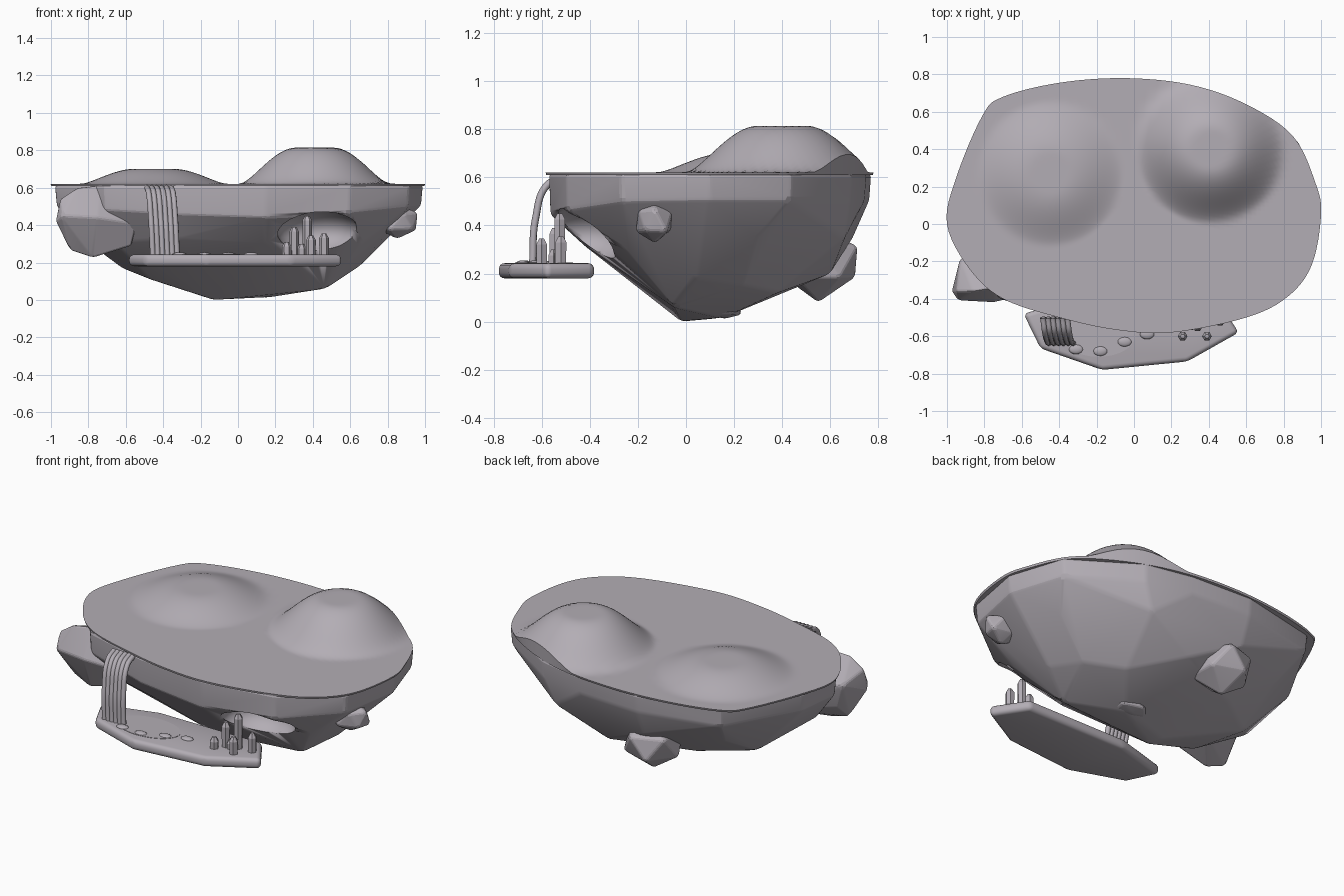
import bpy, bmesh, math, random
from mathutils import Vector

random.seed(4)
old = bpy.data.objects.get("Cube")
if old:
    bpy.data.objects.remove(old, do_unlink=True)

stone = bpy.data.materials.new("stone_grey")
stone.use_nodes = True
stone.diffuse_color = (0.45, 0.42, 0.46, 1)
stone.node_tree.nodes["Principled BSDF"].inputs["Base Color"].default_value = stone.diffuse_color


def finish(name, bm, bevel=0, segments=2, smooth=30):
    """Turn a bmesh into a named object with optional rounded edges."""
    bmesh.ops.recalc_face_normals(bm, faces=bm.faces)
    mesh = bpy.data.meshes.new(name)
    bm.to_mesh(mesh)
    bm.free()
    mesh.materials.append(stone)
    ob = bpy.data.objects.new(name, mesh)
    bpy.context.collection.objects.link(ob)
    bpy.ops.object.select_all(action='DESELECT')
    bpy.context.view_layer.objects.active = ob
    ob.select_set(True)
    if bevel:
        mod = ob.modifiers.new("rounded", 'BEVEL')
        mod.width, mod.segments = bevel, segments
        mod.limit_method, mod.angle_limit = 'ANGLE', math.radians(10)
        bpy.ops.object.modifier_apply(modifier=mod.name)
    if smooth:
        bpy.ops.object.shade_smooth_by_angle(angle=math.radians(smooth))
    return ob


def hull(name, points, bevel=.01):
    """Faceted rock: convex hull of points, near-flat faces merged."""
    bm = bmesh.new()
    for p in points:
        bm.verts.new(p)
    bmesh.ops.convex_hull(bm, input=bm.verts)
    loose = [v for v in bm.verts if not v.link_faces]
    bmesh.ops.delete(bm, geom=loose, context='VERTS')
    bmesh.ops.dissolve_limit(bm, angle_limit=math.radians(5), verts=bm.verts, edges=bm.edges)
    return finish(name, bm, bevel, smooth=12)


def ellipsoid(name, centre, radii, seg=24):
    bm = bmesh.new()
    bmesh.ops.create_uvsphere(bm, u_segments=seg, v_segments=seg // 2, radius=1)
    bmesh.ops.scale(bm, vec=radii, verts=bm.verts)
    bmesh.ops.translate(bm, vec=centre, verts=bm.verts)
    return finish(name, bm, smooth=60)


def loft(bm, loops):
    """Skin a stack of vertex loops and cap both ends."""
    for a, b in zip(loops, loops[1:]):
        for i in range(len(a)):
            j = (i + 1) % len(a)
            bm.faces.new((a[i], a[j], b[j], b[i]))
    bm.faces.new(loops[0])
    bm.faces.new(loops[-1])


# Faceted island rock: rim, lip dropping at the front, and a tapering underside
rim = [(-.98, -.05), (-.72, -.4), (-.3, -.52), (.15, -.57), (.6, -.5), (.92, -.27),
       (.99, .1), (.88, .44), (.49, .69), (.2, .75), (-.2, .77), (-.7, .66), (-.95, .22)]
points = [(x, y, .615) for x, y in rim]
points += [(x * .99, y * .99, .505 - .06 * max(0, -y / .57) ** 3) for x, y in rim]
points += [(-.85, -.05, .34), (-.66, -.27, .31), (-.3, -.4, .33), (.15, -.44, .33),
           (.66, -.25, .3), (.82, 0, .35), (.78, .3, .35), (.42, .66, .35), (-.2, .69, .34),
           (-.6, .48, .33)]
points += [(-.62, .2, .17), (-.47, -.05, .11), (.1, .6, .2), (.37, .38, .12), (.57, .24, .15),
           (.65, .04, .18), (.47, -.05, .06), (.08, .38, .12), (-.35, .4, .17)]
points += [(-.13, -.02, 0), (.2, .06, .02), (.18, .15, .015), (-.15, .06, .01)]
island = hull("island_rock", points, .016)

# Hollow cave scooped out of the front
cutter = ellipsoid("cave_cutter", (.43, -.43, .36), (.22, .2, .125), 32)
cut = island.modifiers.new("cave", 'BOOLEAN')
cut.operation, cut.object, cut.solver = 'DIFFERENCE', cutter, 'EXACT'
bpy.context.view_layer.objects.active = island
bpy.ops.object.modifier_apply(modifier=cut.name)
bpy.data.objects.remove(cutter, do_unlink=True)

# Smooth top sheet with two hills and a thin skirt
edge = [(-1, 0), (-.95, .25), (-.81, .58), (-.7, .68), (-.4, .755), (-.05, .78), (.3, .745),
        (.6, .64), (.85, .47), (.97, .22), (1, .05), (.95, -.22), (.82, -.39), (.6, -.5),
        (.2, -.58), (-.1, -.565), (-.4, -.5), (-.7, -.4), (-.88, -.24)]
hills = [(-.45, .27, .1, .39, .08), (.41, .4, .1, .4, .193)]


def spline(pts, steps):
    """Closed smooth curve through the points."""
    out, n = [], len(pts)
    for i in range(n):
        a, b, c, d = (Vector(pts[(i + k - 1) % n]) for k in range(4))
        for s in range(steps):
            t = s / steps
            out.append(b + (c - a) * t / 2 + (2 * a - 5 * b + 4 * c - d) * t * t / 2
                       + (3 * b - a - 3 * c + d) * t ** 3 / 2)
    return out


def ground(x, y):
    z = .621
    for cx, cy, inner, outer, height in hills:
        t = min(max((outer - math.hypot(x - cx, y - cy)) / (outer - inner), 0), 1) ** .8
        z += height * t * t * (3 - 2 * t)
    return z


bm = bmesh.new()
outline, loops, count = spline(edge, 6), [], 44
mid = Vector((0, .1))
for r in range(1, count + 1):
    ring = [mid + (p - mid) * r / count for p in outline]
    loops.append([bm.verts.new((p.x, p.y, ground(p.x, p.y))) for p in ring])
loops.append([bm.verts.new((p.x * .995, p.y * .995, .609)) for p in outline])
loft(bm, loops)
finish("grass_top", bm, smooth=40)

# Boulders stuck in the sides
hull("large_boulder", [(-.95, -.36, .54), (-.86, -.36, .6), (-.73, -.34, .615), (-.54, -.37, .41),
                       (-.57, -.32, .29), (-.78, -.31, .225), (-.9, -.29, .265), (-.975, -.36, .42),
                       (-.75, -.42, .44), (-.94, -.41, .45), (-.93, -.18, .5), (-.88, -.2, .35),
                       (-.6, -.1, .55), (-.6, -.1, .3)])


def boulder(name, centre, radii):
    bm = bmesh.new()
    bmesh.ops.create_icosphere(bm, subdivisions=1, radius=1)
    pts = [Vector(centre) + Vector(v.co[k] * radii[k] * random.uniform(.85, 1.1) for k in range(3))
           for v in bm.verts]
    bm.free()
    hull(name, pts)


boulder("side_boulder", (.85, -.13, .42), (.13, .09, .1))
boulder("back_boulder", (-.17, .55, .25), (.2, .18, .16))
boulder("lower_boulder", (.15, .16, .05), (.12, .08, .045))

# Floating ledge in front
ledge = [(-.59, -.48), (-.5, -.665), (-.17, -.78), (.285, -.735), (.56, -.58), (.43, -.382), (-.25, -.382)]
bm = bmesh.new()
loft(bm, [[bm.verts.new((x, y, z)) for x, y in ledge] for z in (.18, .243)])
finish("ledge", bm, .025, 4)

# Pond and stepping stones on the ledge
bm = bmesh.new()
bmesh.ops.create_cone(bm, cap_ends=True, segments=40, radius1=.2, radius2=.2, depth=.006)
bmesh.ops.scale(bm, vec=(1, .6, 1), verts=bm.verts)
bmesh.ops.translate(bm, vec=(-.19, -.59, .242), verts=bm.verts)
finish("pond", bm)
for i, (x, y) in enumerate([(-.31, -.67), (-.18, -.68), (-.05, -.63), (.07, -.59)]):
    ellipsoid(f"stepping_stone_{i + 1}", (x, y, .243), (.038, .026, .012), 16)

# Waterfall of side-by-side strands
for i in range(6):
    x = -.487 + i * .026
    curve = bpy.data.curves.new("waterfall_strand", 'CURVE')
    curve.dimensions, curve.bevel_depth, curve.bevel_resolution = '3D', .015, 2
    path = [(x, -.5, .6), (x + .01, -.575, .57), (x + .022, -.625, .43), (x + .032, -.638, .235)]
    line = curve.splines.new('BEZIER')
    line.bezier_points.add(len(path) - 1)
    for pt, co in zip(line.bezier_points, path):
        pt.co = co
        pt.handle_left_type = pt.handle_right_type = 'AUTO'
    curve.materials.append(stone)
    bpy.context.collection.objects.link(bpy.data.objects.new(f"waterfall_strand_{i + 1}", curve))

# Pointed six-sided crystals
crystals = [(.26, -.6, .31), (.30, -.545, .39), (.37, -.525, .45), (.39, -.6, .345), (.46, -.52, .355), (.34, -.55, .3)]
for i, (x, y, top) in enumerate(crystals):
    bm = bmesh.new()
    loft(bm, [[bm.verts.new((x + r * math.cos(k * math.pi / 3), y + r * math.sin(k * math.pi / 3), z))
               for k in range(6)] for z, r in ((.23, .025), (top - .025, .026), (top, .012))])
    finish(f"crystal_{i + 1}", bm, smooth=0)
